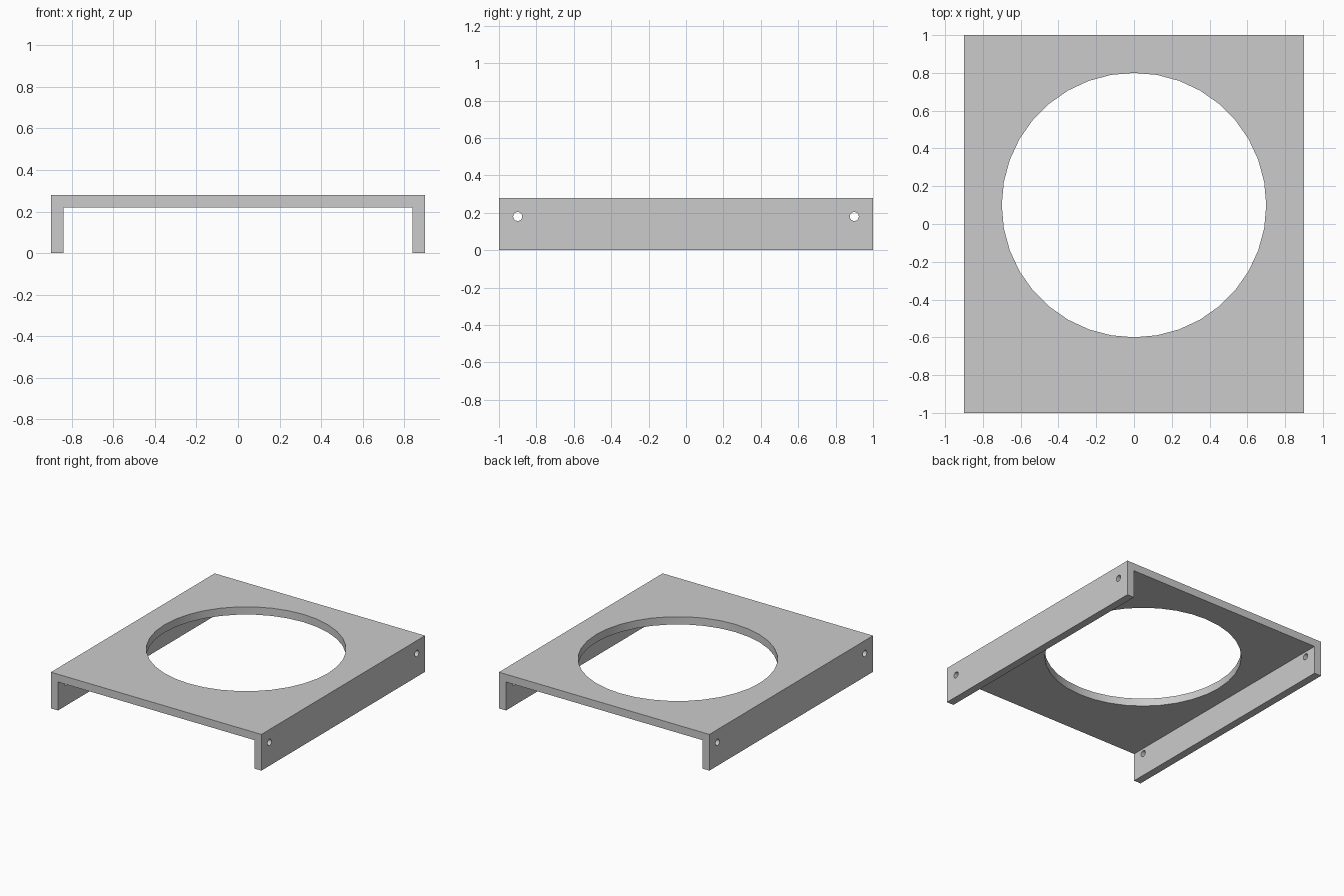
import bpy, bmesh
from math import radians
from mathutils import Matrix

if "Cube" in bpy.data.objects:
    bpy.data.objects.remove(bpy.data.objects["Cube"])

WIDTH, LENGTH, HEIGHT, THICK = 1.8, 2.0, 0.28, 0.06


def finish(bm, name):
    bmesh.ops.recalc_face_normals(bm, faces=bm.faces)
    mesh = bpy.data.meshes.new(name)
    bm.to_mesh(mesh)
    bm.free()
    obj = bpy.data.objects.new(name, mesh)
    bpy.context.collection.objects.link(obj)
    return obj


def cylinder_cutter(name, radius, depth, sides, location, axis):
    bm = bmesh.new()
    turn = Matrix.Rotation(radians(90), 4, 'Y' if axis == 'X' else 'Z')
    bmesh.ops.create_cone(bm, cap_ends=True, segments=sides, radius1=radius,
                          radius2=radius, depth=depth,
                          matrix=Matrix.Translation(location) @ turn)
    obj = finish(bm, name)
    obj.hide_render = True
    return obj


# Channel bracket: U profile extruded front to back
w, i = WIDTH / 2, WIDTH / 2 - THICK
profile = [(-w, 0), (-i, 0), (-i, HEIGHT - THICK), (i, HEIGHT - THICK),
           (i, 0), (w, 0), (w, HEIGHT), (-w, HEIGHT)]
bm = bmesh.new()
face = bm.faces.new([bm.verts.new((x, -LENGTH / 2, z)) for x, z in profile])
ext = bmesh.ops.extrude_face_region(bm, geom=[face], use_keep_orig=True)
bmesh.ops.translate(bm, vec=(0, LENGTH, 0),
                    verts=[g for g in ext["geom"] if isinstance(g, bmesh.types.BMVert)])
bracket = finish(bm, "channel_bracket")

# Large round opening in the top, and screw holes through both flanges
cutters = [cylinder_cutter("opening_cutter", 0.7, 0.3, 36, (0, 0.1, HEIGHT), 'Z')]
for y in (-0.9, 0.9):
    cutters.append(cylinder_cutter("screw_hole_cutter", 0.024, 2.2, 24, (0, y, 0.18), 'X'))

bpy.context.view_layer.objects.active = bracket
bracket.select_set(True)
for cutter in cutters:
    mod = bracket.modifiers.new("cut", 'BOOLEAN')
    mod.operation = 'DIFFERENCE'
    mod.solver = 'EXACT'
    mod.object = cutter
    bpy.ops.object.modifier_apply(modifier=mod.name)
    bpy.data.objects.remove(cutter)

bpy.ops.object.shade_smooth_by_angle(angle=radians(30))
